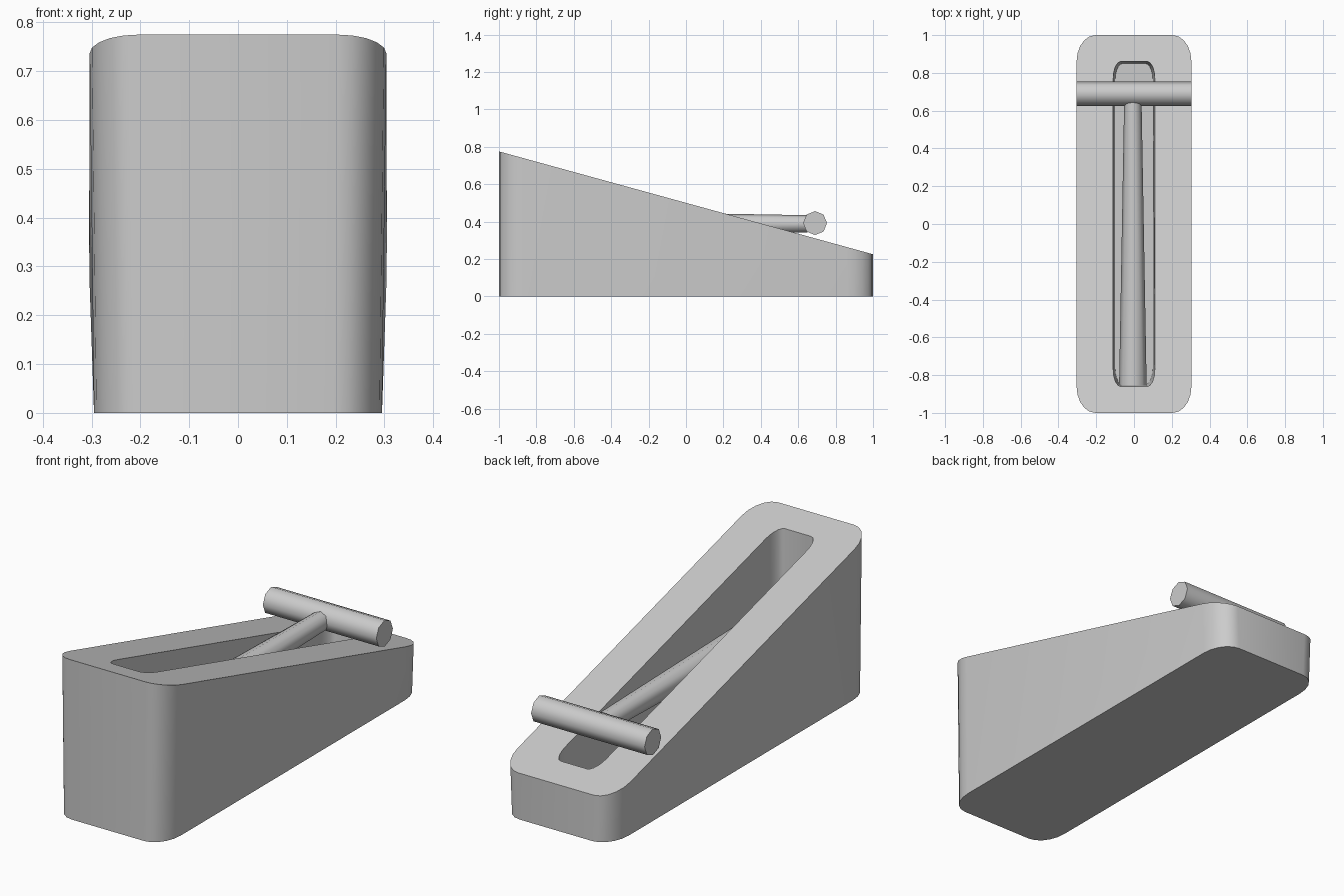
import bpy, bmesh
from math import sin, cos, pi, radians

if "Cube" in bpy.data.objects:
    bpy.data.objects.remove(bpy.data.objects["Cube"])


def rounded_ring(bm, hx, hy, rx, ry, height, seg=5):
    """Rounded rectangle loop; height is a function of y."""
    verts = []
    for q, (sx, sy) in enumerate([(1, 1), (-1, 1), (-1, -1), (1, -1)]):
        for i in range(seg + 1):
            a = (q + i / seg) * pi / 2
            x = sx * (hx - rx) + rx * cos(a)
            y = sy * (hy - ry) + ry * sin(a)
            verts.append(bm.verts.new((x, y, height(y))))
    return verts


def smooth(obj, angle):
    bpy.ops.object.select_all(action='DESELECT')
    obj.select_set(True)
    bpy.context.view_layer.objects.active = obj
    bpy.ops.object.shade_smooth_by_angle(angle=radians(angle))


def rod(name, r1, r2, length, loc, rot, sides=8):
    bpy.ops.mesh.primitive_cone_add(vertices=sides, radius1=r1, radius2=r2,
                                    depth=length, location=loc, rotation=rot)
    obj = bpy.context.object
    obj.name = name
    smooth(obj, 50)
    return obj


def slope(y):
    return 0.5 - 0.275 * y


# Wedge body with a recessed slot in its sloping top
bm = bmesh.new()
rings = [
    rounded_ring(bm, 0.295, 1.0, 0.10, 0.14, lambda y: 0.0),
    rounded_ring(bm, 0.304, 1.0, 0.10, 0.14, slope),
    rounded_ring(bm, 0.11, 0.86, 0.04, 0.09, slope),
    rounded_ring(bm, 0.10, 0.85, 0.04, 0.09, lambda y: 0.1),
]
for lower, upper in zip(rings, rings[1:]):
    n = len(lower)
    for i in range(n):
        j = (i + 1) % n
        bm.faces.new((lower[i], lower[j], upper[j], upper[i]))
bm.faces.new(rings[0][::-1])
bm.faces.new(rings[-1])
bmesh.ops.recalc_face_normals(bm, faces=bm.faces)
mesh = bpy.data.meshes.new("wedge_body")
bm.to_mesh(mesh)
bm.free()
body = bpy.data.objects.new("wedge_body", mesh)
bpy.context.collection.objects.link(body)
smooth(body, 40)

# Tapered lever lying level in the slot, thin end at the back
rod("lever", 0.073, 0.046, 1.51, (-0.006, -0.105, 0.388), (-pi / 2, 0, 0))

# Eight-sided cross handle
rod("cross_handle", 0.064, 0.064, 0.61, (0, 0.69, 0.392), (0, pi / 2, 0))
